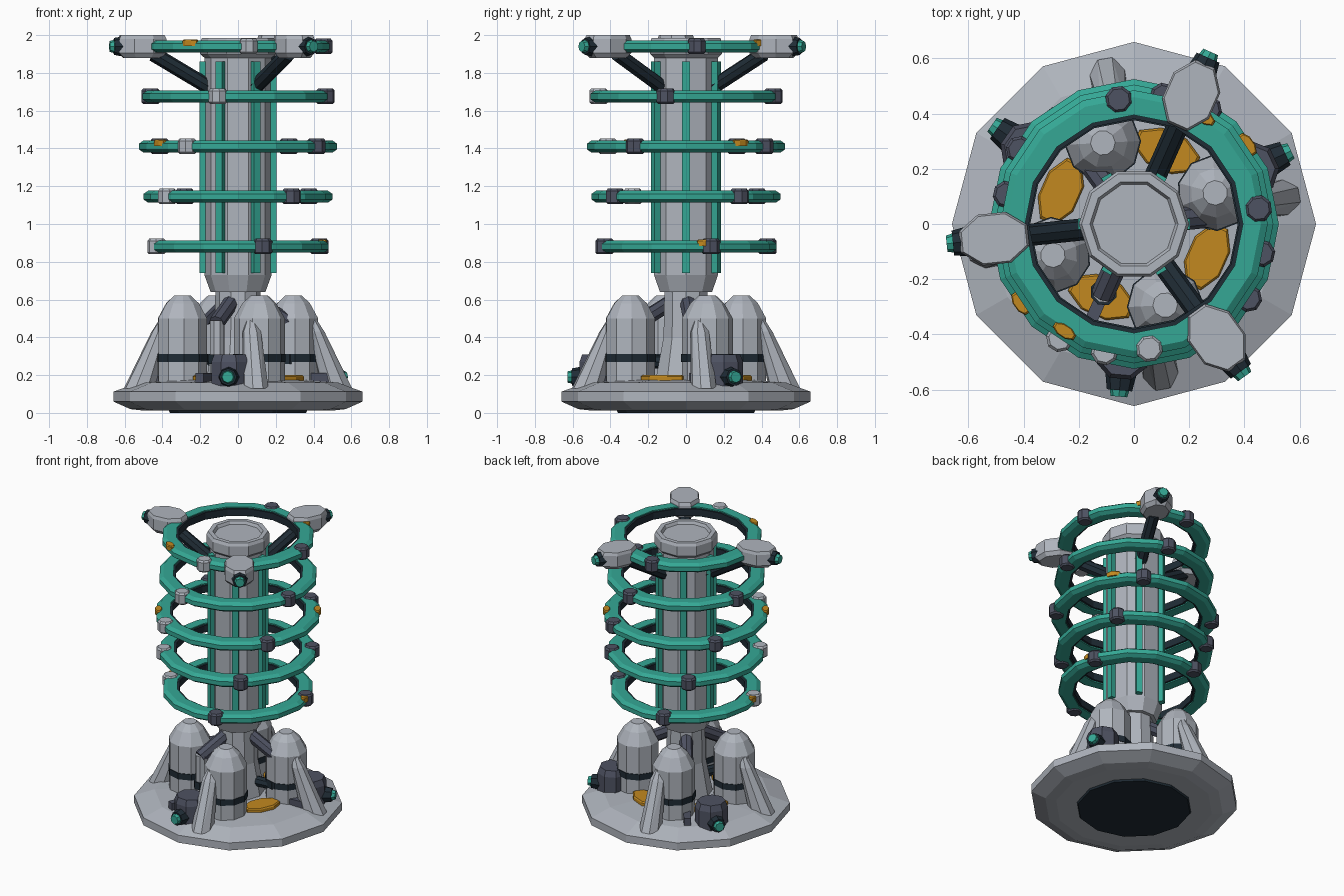
import bpy, bmesh
from math import radians, sin, cos, pi
from mathutils import Vector, Matrix

cube = bpy.data.objects.get("Cube")
if cube:
    bpy.data.objects.remove(cube, do_unlink=True)


def material(name, r, g, b):
    m = bpy.data.materials.new(name)
    m.use_nodes = True
    m.diffuse_color = (r, g, b, 1)
    m.node_tree.nodes["Principled BSDF"].inputs["Base Color"].default_value = (r, g, b, 1)
    return m


LIGHT = material("light grey", .43, .46, .51)
TEAL = material("teal", .035, .39, .30)
SLATE = material("slate grey", .076, .084, .122)
BLACK = material("near black", .014, .025, .036)
ORANGE = material("amber", .54, .25, .014)


def finish(name, bm, mat, matrix):
    bmesh.ops.recalc_face_normals(bm, faces=bm.faces)
    mesh = bpy.data.meshes.new(name)
    bm.to_mesh(mesh)
    bm.free()
    mesh.materials.append(mat)
    ob = bpy.data.objects.new(name, mesh)
    ob.matrix_world = matrix
    bpy.context.collection.objects.link(ob)
    return ob


def lathe(name, profile, n, mat, matrix=Matrix(), turn=0, ring=False):
    """Spin (radius, height) points into a faceted solid, or a closed hoop."""
    bm = bmesh.new()
    loops = []
    for r, z in profile:
        angles = [2 * pi * k / n + turn for k in range(n)]
        loops.append([bm.verts.new((r * cos(a), r * sin(a), z)) for a in angles])
    pairs = list(zip(loops, loops[1:]))
    if ring:
        pairs.append((loops[-1], loops[0]))
    else:
        bm.faces.new(loops[0])
        bm.faces.new(loops[-1])
    for lo, hi in pairs:
        for k in range(n):
            j = (k + 1) % n
            bm.faces.new((lo[k], lo[j], hi[j], hi[k]))
    return finish(name, bm, mat, matrix)


def polar(deg, r, z=0):
    """Frame at an angle about the axis, local x pointing outward."""
    return Matrix.Rotation(radians(deg), 4, 'Z') @ Matrix.Translation((r, 0, z))


def tube(name, p, q, r, n, mat, frame=Matrix(), r2=None):
    p, q = Vector(p), Vector(q)
    d = q - p
    m = Matrix.Translation(p) @ d.to_track_quat('Z', 'Y').to_matrix().to_4x4()
    return lathe(name, [(r, 0), (r2 or r, d.length)], n, mat, frame @ m)


def block(name, size, mat, matrix):
    bm = bmesh.new()
    bmesh.ops.create_cube(bm, size=1)
    bmesh.ops.scale(bm, vec=size, verts=bm.verts)
    return finish(name, bm, mat, matrix)


def stretched(x, y):
    return Matrix.Diagonal((x, y, 1, 1))


def lens(name, frame, r):
    """Dark tapered barrel with a teal eye, pointing outward."""
    tube(name + "_barrel", (-.03, 0, 0), (.035, 0, 0), r * 1.25, 8, BLACK, frame, r)
    tube(name + "_eye", (.02, 0, 0), (.058, 0, 0), r * .85, 8, TEAL, frame, r * .65)


# Base plate and underside
lathe("base_plate", [(.5, .012), (.57, .02), (.66, .06), (.66, .112), (.53, .16), (.3, .178)],
      12, LIGHT)
lathe("base_underside", [(.36, 0), (.37, .02)], 12, BLACK)

# Central column with recessed cap
lathe("column", [(.17, .17), (.125, .4), (.12, .64), (.145, .64), (.178, .73), (.178, 1.88),
                 (.2, 1.9), (.2, 1.965), (.19, 1.985), (.16, 1.985), (.15, 1.965)], 10, LIGHT)
for k in range(6):
    block("column_strip", (.04, .04, 1.12), TEAL, polar(60 * k, .183, 1.3))

# Five stacked hoops with clamps and amber markers
for i, R in enumerate((.48, .5, .525, .505, .485)):
    z = .88 + .265 * i
    frame = Matrix.Translation((0, 0, z))
    inner = R - .09
    lathe("hoop", [(inner, -.032), (R - .025, -.032), (R, -.015), (R, .015),
                   (R - .025, .032), (inner, .032)], 16, TEAL, frame, ring=True)
    lathe("hoop_liner", [(inner - .014, -.024), (inner + .01, -.024),
                         (inner + .01, .024), (inner - .014, .024)], 16, BLACK, frame, ring=True)
    for k in range(4):
        lathe("hoop_clamp", [(.04, -.04), (.05, -.03), (.05, .03), (.04, .042)], 8,
              SLATE if k else LIGHT, polar(197 + 20 * i + 90 * k, R - .03, z), pi / 8)
    if i % 2 == 0:
        for k in range(2):
            lathe("hoop_marker", [(1, 0), (1, .028), (.85, .034)], 8, ORANGE,
                  polar(193 + 11 * i + 180 * k, R - .022, z + .003) @ stretched(.024, .048), pi / 8)

# Three top pods on angled struts
for k in range(3):
    a = 186 + 120 * k
    lathe("top_pod", [(.8, -.06), (1, -.035), (1, .04), (.93, .06)], 8, LIGHT,
          polar(a, .51, 1.94) @ stretched(.135, .1), pi / 8)
    lens("top_lens", polar(a, .625, 1.94), .045)
    tube("top_strut", (.13, 0, 1.71), (.45, 0, 1.9), .04, 8, BLACK, polar(a, 0))

# Four domed tanks, each with a band and an outer leaning fin
for k in range(4):
    a = 21 + 90 * k
    lathe("tank", [(.135, .15), (.135, .5), (.09, .58), (.045, .622)], 10, LIGHT, polar(a, .315))
    lathe("tank_band", [(.139, .27), (.139, .312)], 10, BLACK, polar(a, .315))
    bm = bmesh.new()
    for r, z, dx, dy in ((.53, .13, .085, .07), (.42, .43, .045, .05), (.4, .49, .025, .025)):
        for j in range(8):
            t = pi / 8 + j * pi / 4
            bm.verts.new((r + dx * cos(t), dy * sin(t), z))
    bmesh.ops.convex_hull(bm, input=bm.verts)
    finish("fin", bm, LIGHT, polar(a - 11, 0))
    lathe("floor_panel", [(1, .16), (1, .192), (.92, .2)], 8, ORANGE,
          polar(a + 45, .29) @ stretched(.075, .13), pi / 8)

# Three low sensor housings, and three risers with elbows into the column
for k in range(3):
    a = 25 + 120 * k
    lathe("sensor_housing", [(1, .14), (1, .27), (.85, .31)], 8, SLATE,
          polar(a, .47) @ stretched(.1, .105), pi / 8)
    lens("sensor_lens", polar(a, .57, .19), .046)
    p = polar(6 + 120 * k, 0)
    tube("riser", (.27, 0, .16), (.27, 0, .49), .04, 8, LIGHT, p)
    tube("riser_elbow", (.28, 0, .475), (.08, 0, .59), .042, 8, SLATE, p)
    tube("riser_collar", (.27, 0, .26), (.27, 0, .31), .05, 8, BLACK, p)
    tube("riser_link", (.1, 0, .27), (.27, 0, .27), .035, 8, BLACK, p)
    block("floor_conduit", (.22, .045, .05), SLATE, p @ Matrix.Translation((.39, 0, .185)))
